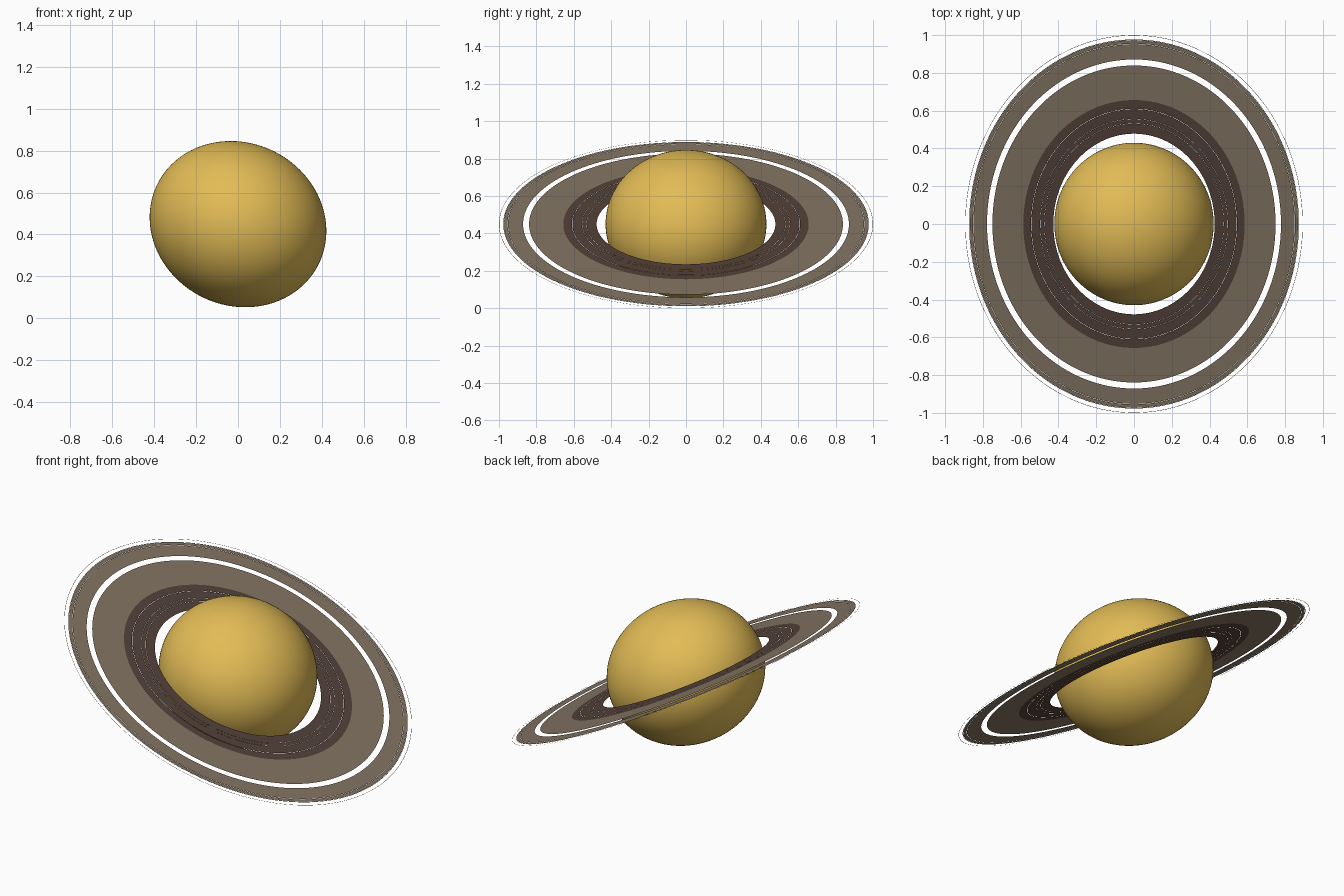
import bpy
import bmesh
from math import sin, cos, pi, radians

cube = bpy.data.objects.get("Cube")
if cube:
    bpy.data.objects.remove(cube, do_unlink=True)

TILT = radians(26.7)
CENTRE = (0, 0, sin(TILT))
SEGMENTS = 256


def material(name, colour):
    mat = bpy.data.materials.new(name)
    mat.use_nodes = True
    mat.diffuse_color = (*colour, 1)
    mat.node_tree.nodes["Principled BSDF"].inputs["Base Color"].default_value = (*colour, 1)
    return mat


def add_object(name, bm, mat):
    mesh = bpy.data.meshes.new(name)
    bm.to_mesh(mesh)
    bm.free()
    mesh.materials.append(mat)
    obj = bpy.data.objects.new(name, mesh)
    obj.location = CENTRE
    obj.rotation_euler = (0, TILT, 0)
    bpy.context.collection.objects.link(obj)
    return obj


def add_ring(name, bands, mat):
    """Flat ring made of concentric bands, each (inner radius, outer radius)."""
    bm = bmesh.new()
    for band in bands:
        inner, outer = [
            [bm.verts.new((r * cos(2 * pi * i / SEGMENTS), r * sin(2 * pi * i / SEGMENTS), 0))
             for i in range(SEGMENTS)] for r in band]
        for i in range(SEGMENTS):
            j = (i + 1) % SEGMENTS
            bm.faces.new((inner[i], outer[i], outer[j], inner[j]))
    return add_object(name, bm, mat)


gold = material("planet gold", (0.76, 0.50, 0.092))
taupe = material("ring taupe", (0.23, 0.178, 0.125))
brown = material("ring dark brown", (0.088, 0.054, 0.041))

# Planet, slightly flattened at the poles
bm = bmesh.new()
bmesh.ops.create_uvsphere(bm, u_segments=128, v_segments=64, radius=0.43)
for face in bm.faces:
    face.smooth = True
planet = add_object("planet", bm, gold)
planet.scale.z = 0.902

# Rings from the inside out, split by narrow gaps
add_ring("innermost_ring", [(0.478, 0.531)], brown)
add_ring("inner_ring", [(0.532, 0.555), (0.556, 0.608), (0.61, 0.656)], brown)
add_ring("middle_ring", [(0.656, 0.839)], taupe)
add_ring("outer_ring", [(0.871, 0.952), (0.954, 0.973), (0.974, 0.977)], taupe)
add_ring("outermost_thin_ring", [(0.998, 1.0)], taupe)
